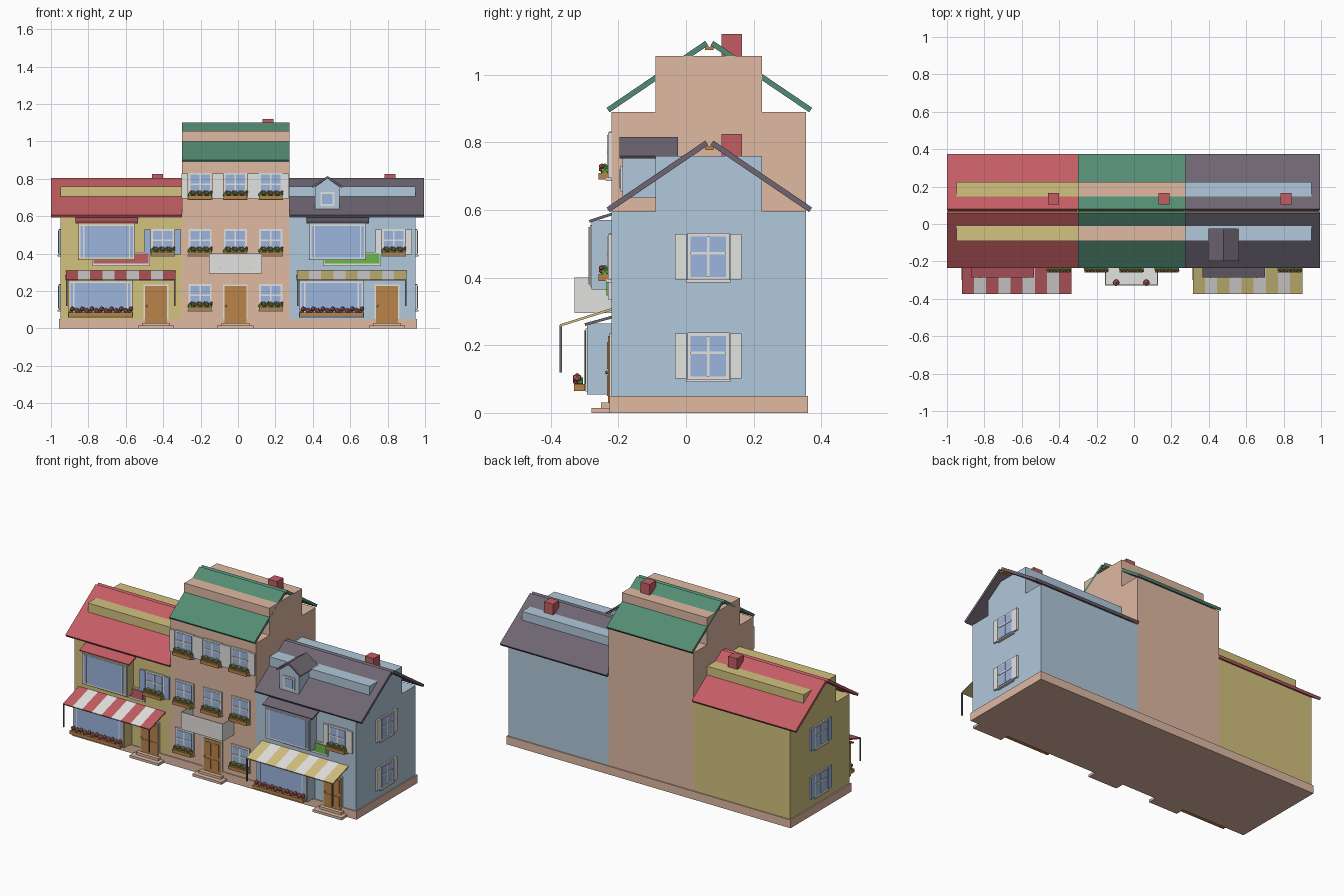
import bpy, bmesh
from math import radians
from mathutils import Matrix, Vector

cube = bpy.data.objects.get("Cube")
if cube:
    bpy.data.objects.remove(cube, do_unlink=True)


def material(name, r, g, b):
    m = bpy.data.materials.new(name)
    col = [(c / 255) ** 2.2 for c in (r, g, b)] + [1]
    m.use_nodes = True
    m.diffuse_color = col
    m.node_tree.nodes["Principled BSDF"].inputs["Base Color"].default_value = col
    return m


MATS = {
    "pink": material("pink plaster", 222, 184, 161),
    "yellow": material("yellow plaster", 210, 193, 126),
    "blue": material("pale blue plaster", 176, 199, 218),
    "red": material("red", 194, 94, 100),
    "green": material("roof green", 84, 138, 114),
    "slate": material("slate grey", 110, 102, 114),
    "wood": material("wood", 186, 131, 76),
    "glass": material("window blue", 155, 180, 222),
    "white": material("off white", 226, 225, 223),
    "leaf": material("leaf green", 106, 182, 74),
}


class Part:
    """One object gathered from boxes, balls and extruded profiles."""

    def __init__(self, name, matrix=None):
        self.name, self.bm, self.mats = name, bmesh.new(), []
        self.matrix = matrix or Matrix.Identity(4)

    def paint(self, verts, mat):
        if mat not in self.mats:
            self.mats.append(mat)
        for f in {f for v in verts for f in v.link_faces}:
            f.material_index = self.mats.index(mat)

    def box(self, x0, x1, y0, y1, z0, z1, mat):
        mid = Vector((x0 + x1, y0 + y1, z0 + z1)) / 2
        m = Matrix.Translation(mid) @ Matrix.Diagonal((x1 - x0, y1 - y0, z1 - z0, 1))
        self.paint(bmesh.ops.create_cube(self.bm, size=1, matrix=m)["verts"], mat)
        return self

    def ball(self, x, y, z, r, mat):
        m = Matrix.Translation((x, y, z))
        self.paint(bmesh.ops.create_icosphere(self.bm, subdivisions=1, radius=r, matrix=m)["verts"], mat)
        return self

    def prism(self, pts, a, b, mat, along="x"):
        def co(p, t):
            return (t, p[0], p[1]) if along == "x" else (p[0], t, p[1])
        lo = [self.bm.verts.new(co(p, a)) for p in pts]
        hi = [self.bm.verts.new(co(p, b)) for p in pts]
        self.bm.faces.new(lo)
        self.bm.faces.new(hi)
        for i in range(len(pts)):
            j = (i + 1) % len(pts)
            self.bm.faces.new((lo[i], lo[j], hi[j], hi[i]))
        self.paint(lo + hi, mat)
        return self

    def slab(self, p, q, t, a, b, mat, along="x"):
        """Thin plank from p up to q, with thickness t below the line."""
        p, q = Vector(p), Vector(q)
        d = (q - p).normalized()
        n = Vector((d.y, -d.x)) * t
        n = -n if n.y > 0 else n
        return self.prism([p, q, q + n, p + n], a, b, mat, along)

    def done(self):
        bmesh.ops.recalc_face_normals(self.bm, faces=self.bm.faces[:])
        mesh = bpy.data.meshes.new(self.name)
        self.bm.to_mesh(mesh)
        self.bm.free()
        for m in self.mats:
            mesh.materials.append(MATS[m])
        ob = bpy.data.objects.new(self.name, mesh)
        ob.matrix_world = self.matrix
        bpy.context.collection.objects.link(ob)


FRONT, BACK, RIDGE = -0.22, 0.355, 0.069


def house(name, x0, x1, r0, r1, top, wall, roof, chimney_x):
    # walls and attic block that shows through the roof
    Part(name + "_walls").box(x0, x1, FRONT, BACK, 0.01, top, wall).done()
    Part(name + "_attic").box(x0, x1, -0.09, 0.225, top, top + 0.165, wall).done()
    # two roof planes with an open seam and a ridge beam
    p = Part(name + "_roof")
    for s in (-1, 1):
        p.slab((RIDGE + s * 0.304, top + 0.012), (RIDGE + s * 0.012, top + 0.21), 0.016, r0, r1, roof)
    p.done()
    beam = [(-0.016, 0.198), (0, 0.192), (0.016, 0.198), (0.012, 0.183), (-0.012, 0.183)]
    Part(name + "_ridge_beam").prism([(RIDGE + y, top + z) for y, z in beam], r0 + 0.005, r1 - 0.005, "wood").done()
    Part(name + "_chimney").box(chimney_x - 0.03, chimney_x + 0.03, 0.105, 0.165, top + 0.1, top + 0.23, "red").done()


def window(name, x, y, z, turn=0, shutters=None):
    m = Matrix.Translation((x, y, z)) @ Matrix.Rotation(radians(turn), 4, "Z")
    p = Part(name, m)
    p.box(-0.062, 0.062, -0.008, 0, -0.07, 0.07, "white")
    p.box(-0.052, 0.052, -0.010, 0, -0.06, 0.06, "glass")
    p.box(-0.004, 0.004, -0.013, 0, -0.06, 0.06, "white")
    p.box(-0.052, 0.052, -0.013, 0, 0.006, 0.014, "white")
    p.box(-0.066, 0.066, -0.016, 0, -0.076, -0.068, "white")
    if shutters:
        for s in (-1, 1):
            c = s * 0.081
            p.box(c - 0.017, c + 0.017, -0.011, 0, -0.067, 0.067, shutters)
    p.done()


def planter(name, x, y, z, width, count, blossom, leaf):
    p = Part(name).box(x - width / 2, x + width / 2, y, y + 0.032, z, z + 0.02, "wood")
    for i in range(count):
        cx = x + width * ((i + 0.5) / count - 0.5)
        p.ball(cx, y + 0.018, z + 0.026 + 0.008 * (i % 2), leaf, "leaf")
        p.ball(cx + 0.006, y + 0.009, z + 0.03 + 0.009 * ((i + 1) % 2), blossom, "red")
    p.done()


def door(name, x):
    p = Part(name)
    p.box(x - 0.066, x + 0.066, FRONT - 0.006, FRONT, 0.03, 0.236, "white")
    p.box(x - 0.059, x + 0.059, FRONT - 0.010, FRONT, 0.03, 0.228, "wood")
    for s in (-1, 1):
        for z0, z1 in ((0.05, 0.11), (0.13, 0.21)):
            c = x + s * 0.027
            p.box(c - 0.02, c + 0.02, FRONT - 0.013, FRONT, z0, z1, "wood")
    p.ball(x - 0.05, FRONT - 0.014, 0.12, 0.006, "yellow").done()
    steps = Part(name + "_steps").box(x - 0.097, x + 0.097, -0.28, FRONT, 0, 0.015, "pink")
    steps.box(x - 0.075, x + 0.075, -0.252, FRONT, 0.015, 0.03, "pink").done()


def bay(name, x0, x1, y, z0, z1, wall, roof):
    p = Part(name).box(x0, x1, y, FRONT, z0, z1, wall)
    p.box(x0 + 0.006, x1 - 0.006, y - 0.004, y, z0 + 0.008, z1 - 0.015, "white")
    p.box(x0 + 0.012, x1 - 0.012, y - 0.006, y, z0 + 0.014, z1 - 0.021, "glass")
    for x in (x0 + 0.03, x1 - 0.03):
        p.box(x - 0.003, x + 0.003, y - 0.008, y, z0 + 0.014, z1 - 0.021, "white")
    p.slab((y - 0.007, z1), (FRONT, z1 + 0.022), 0.008, x0 - 0.015, x1 + 0.015, roof).done()


def shop_front(name, ox, wall, roof, accent, sign, shutters):
    bay(name + "_upper_bay", ox + 0.38, ox + 0.685, -0.28, 0.365, 0.57, wall, roof)
    bay(name + "_lower_bay", ox + 0.327, ox + 0.673, -0.293, 0.055, 0.265, wall, roof)
    planter(name + "_bay_planter", ox + 0.5, -0.331, 0.065, 0.34, 13, 0.014, 0.01)
    window(name + "_upper_window", ox + 0.832, FRONT, 0.462, 0, shutters)
    planter(name + "_window_planter", ox + 0.832, -0.258, 0.39, 0.125, 7, 0.009, 0.014)
    door(name + "_door", ox + 0.797)
    # sign board partly behind the upper bay
    s = Part(name + "_sign").box(ox + 0.455, ox + 0.765, -0.23, FRONT, 0.335, 0.408, "white")
    s.box(ox + 0.463, ox + 0.757, -0.235, FRONT, 0.347, 0.4, sign).done()
    # striped awning with hanging posts
    a, stripes = Part(name + "_awning"), 9
    x0, w = ox + 0.315, 0.585 / stripes
    for i in range(stripes):
        a.slab((-0.373, 0.262), (FRONT, 0.31), 0.007, x0 + i * w, x0 + (i + 1) * w, "white" if i % 2 else accent)
    a.done()
    posts = Part(name + "_awning_posts")
    for x in (x0 + 0.004, x0 + 0.581):
        posts.box(x - 0.004, x + 0.004, -0.374, -0.367, 0.12, 0.26, "slate")
    posts.done()


# plinth and the three houses
Part("plinth").box(-0.958, 0.957, -0.226, 0.361, 0, 0.05, "pink").done()
house("left_house", -0.95, -0.3, -1.0, -0.3, 0.595, "yellow", "red", -0.43)
house("middle_house", -0.3, 0.275, -0.3, 0.275, 0.89, "pink", "green", 0.16)
house("right_house", 0.275, 0.95, 0.275, 0.995, 0.595, "blue", "slate", 0.812)
shop_front("left_shop", -1.235, "yellow", "red", "red", "red", "glass")
shop_front("right_shop", 0, "blue", "slate", "yellow", "leaf", "white")

# end wall windows
for z, floor in ((0.168, "lower"), (0.462, "upper")):
    window("right_end_window_" + floor, 0.95, 0.066, z, 90, "white")
    window("left_end_window_" + floor, -0.95, 0.066, z, -90, "glass")

# middle house windows, planters and door
for row, z in enumerate((0.168, 0.462, 0.762)):
    for col, x in enumerate((-0.203, -0.014, 0.175)):
        if row == 0 and col == 1:
            door("middle_door", x)
            continue
        tag = f"_{row + 1}_{col + 1}"
        window("middle_window" + tag, x, FRONT, z, 0, "white" if row == 2 else None)
        planter("middle_planter" + tag, x, -0.258, z - 0.072, 0.125, 7, 0.009, 0.014)

# balcony with two flower balls
b = Part("balcony").box(-0.155, 0.128, -0.33, FRONT, 0.295, 0.308, "white")
b.box(-0.155, 0.128, -0.33, -0.324, 0.308, 0.4, "white")
for x in (-0.155, 0.122):
    b.box(x, x + 0.006, -0.324, FRONT, 0.308, 0.4, "white")
for x in (-0.095, 0.066):
    b.ball(x, -0.314, 0.322, 0.019, "red")
b.done()

# roof dormer
d = Part("dormer").box(0.413, 0.543, -0.188, -0.03, 0.635, 0.757, "blue")
d.prism([(0.413, 0.757), (0.543, 0.757), (0.478, 0.803)], -0.188, -0.03, "blue", "y")
for s in (-1, 1):
    d.slab((0.478 + s * 0.083, 0.76), (0.478, 0.815), 0.01, -0.197, -0.023, "slate", "y")
d.done()
w = Part("dormer_window").box(0.44, 0.516, -0.194, -0.188, 0.655, 0.73, "white")
w.box(0.45, 0.506, -0.197, -0.188, 0.665, 0.72, "glass").done()
